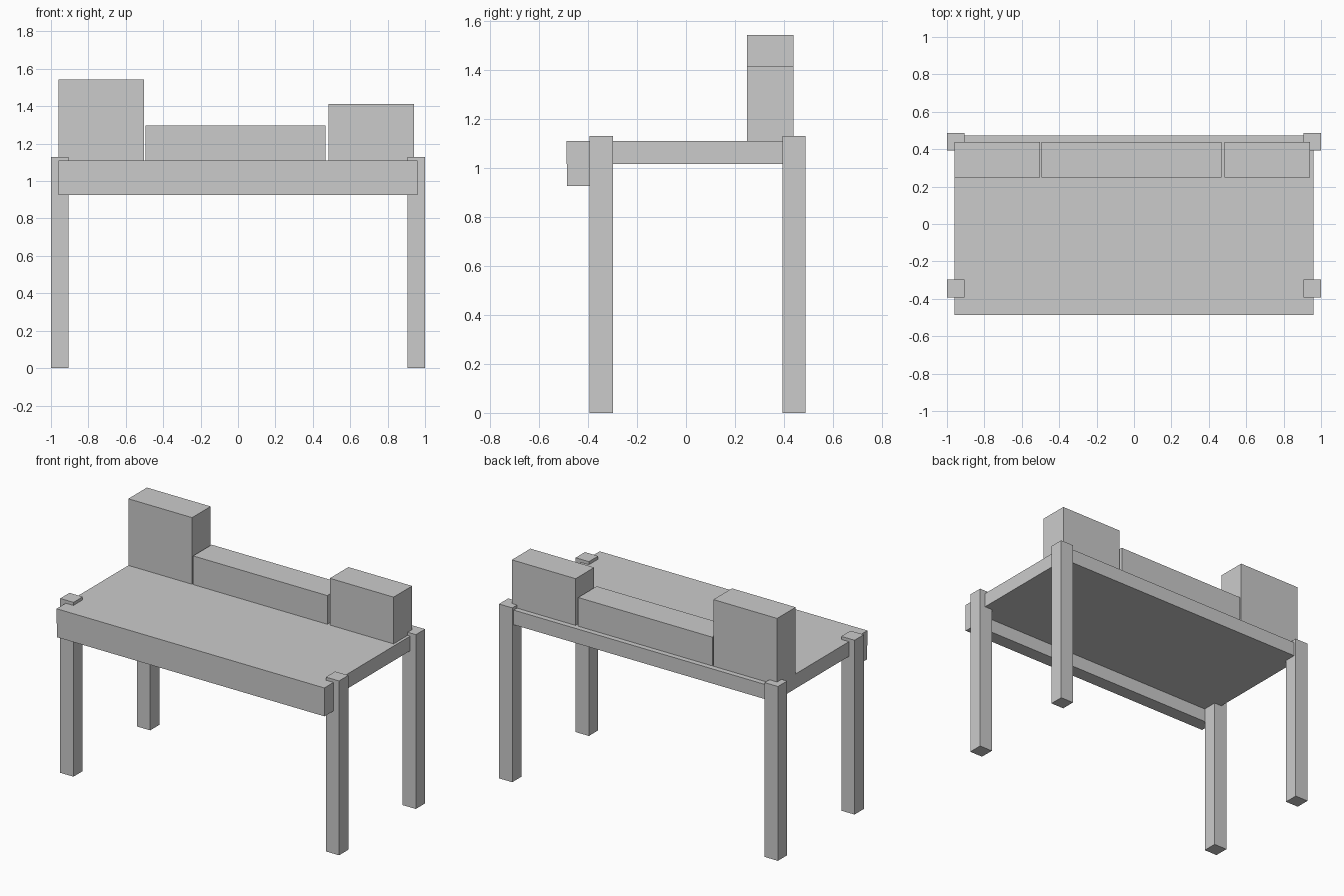
import bpy

if "Cube" in bpy.data.objects:
    bpy.data.objects.remove(bpy.data.objects["Cube"])


def box(name, x, y, z):
    """Axis-aligned box from (min, max) ranges."""
    lo, hi = zip(x, y, z)
    bpy.ops.mesh.primitive_cube_add(size=1, location=[(a + b) / 2 for a, b in zip(lo, hi)])
    ob = bpy.context.object
    ob.name = name
    ob.scale = [b - a for a, b in zip(lo, hi)]
    bpy.ops.object.transform_apply(location=False, rotation=False, scale=True)
    return ob


TOP = 1.11          # height of the work surface
UNDER = 1.015       # underside of the slab
SHELF_Y = (0.248, 0.438)

# Desk slab and the front apron hanging below it
box("desk_top", (-0.96, 0.96), (-0.487, 0.472), (UNDER, TOP))
box("front_apron", (-0.96, 0.96), (-0.485, -0.394), (0.925, UNDER))

# Four square legs, poking slightly above the slab
for row, y in (("front", (-0.393, -0.298)), ("back", (0.393, 0.487))):
    box(row + "_leg_left", (-1.0, -0.905), y, (0, 1.13))
    box(row + "_leg_right", (0.905, 1.0), y, (0, 1.13))

# Storage boxes along the back of the surface
for name, x, height in (
    ("tall_left_cabinet", (-0.96, -0.503), 1.542),
    ("low_middle_shelf", (-0.495, 0.467), 1.296),
    ("right_cabinet", (0.485, 0.942), 1.413),
):
    box(name, x, SHELF_Y, (TOP, height))
